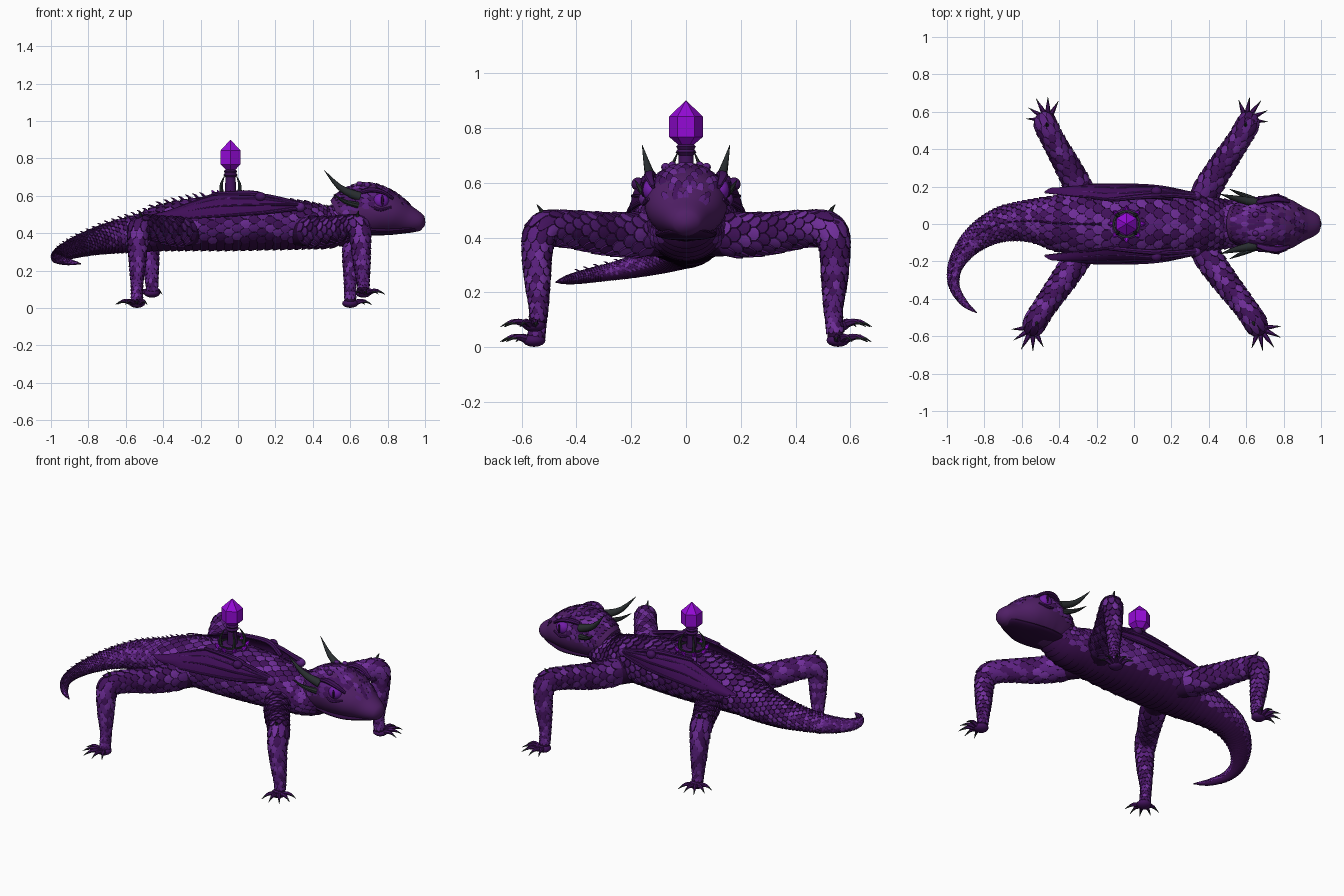
import bpy, math, random
from mathutils import Vector

if "Cube" in bpy.data.objects:
    bpy.data.objects.remove(bpy.data.objects["Cube"])
random.seed(4)

COLS = {"skin_shadow": (44, 10, 60), "scale_dark": (66, 18, 92), "scale_mid": (90, 32, 126),
        "scale_light": (112, 46, 154), "belly": (54, 12, 72), "membrane": (64, 14, 88),
        "head_skin": (80, 31, 102), "crystal": (148, 10, 214), "horn": (42, 47, 49), "eye": (114, 28, 168)}
NAMES = list(COLS)
MATS = []
for n, c in COLS.items():
    m = bpy.data.materials.new(n)
    m.diffuse_color = [((v / 255 + .055) / 1.055) ** 2.4 for v in c] + [1]
    m.use_nodes = True
    m.node_tree.nodes["Principled BSDF"].inputs["Base Color"].default_value = m.diffuse_color
    MATS.append(m)


class Path:
    """Smooth swept ellipse: stations are (x, y, z, half width, half height)."""
    def __init__(self, st, dens=14, up=(0, 0, 1)):
        st = [Vector(p) for p in st]
        n = len(st)
        self.p = []
        for i in range(n - 1):
            a, b, c, d = st[max(i - 1, 0)], st[i], st[i + 1], st[min(i + 2, n - 1)]
            for k in range(dens):
                t = k / dens
                self.p.append(.5 * (2 * b + (c - a) * t + (2 * a - 5 * b + 4 * c - d) * t * t
                                    + (3 * b - a - 3 * c + d) * t ** 3))
        self.p.append(st[-1])
        pos = [Vector(q[:3]) for q in self.p]
        self.d, self.f, u = [0], [], Vector(up)
        for i in range(len(pos)):
            t = (pos[min(i + 1, len(pos) - 1)] - pos[max(i - 1, 0)]).normalized()
            u = (u - t * u.dot(t)).normalized()
            self.f.append((t.cross(u), u))
            if i:
                self.d.append(self.d[-1] + (pos[i] - pos[i - 1]).length)
        self.len = self.d[-1]

    def at(self, d):
        d = min(max(d, 0), self.len)
        i = 0
        while i < len(self.d) - 2 and self.d[i + 1] < d:
            i += 1
        t = (d - self.d[i]) / (self.d[i + 1] - self.d[i])
        return (self.p[i].lerp(self.p[i + 1], t), self.f[i][0].lerp(self.f[i + 1][0], t),
                self.f[i][1].lerp(self.f[i + 1][1], t))

    def surf(self, d, a, lift=0):
        q, s, u = self.at(d)
        return (Vector(q[:3]) + s * math.cos(a) * (max(q[3], .001) + lift)
                + u * math.sin(a) * (max(q[4], .001) + lift))


class Part:
    def __init__(self):
        self.v, self.f, self.m = [], [], []

    def grid(self, rows, mat, close=False):
        o, w = len(self.v), len(rows[0])
        self.v += [p for r in rows for p in r]
        for i in range(len(rows) - 1):
            for j in range(w if close else w - 1):
                k = (j + 1) % w
                self.f.append((o + i * w + j, o + (i + 1) * w + j, o + (i + 1) * w + k, o + i * w + k))
                self.m.append(NAMES.index(mat))
        if close:
            self.f += [tuple(o + j for j in range(w)),
                       tuple(o + (len(rows) - 1) * w + j for j in reversed(range(w)))]
            self.m += [NAMES.index(mat)] * 2

    def tube(self, path, mat, n=8, steps=8):
        self.grid([[path.surf(path.len * i / steps, 2 * math.pi * j / n) for j in range(n)]
                   for i in range(steps + 1)], mat, True)

    def spike(self, a, b, c, r, mat, n=6):
        """Curved horn from a by b to the point c."""
        self.tube(Path([(*a, r, r), (*b, r * .65, r * .65), (*c, .001, .001)], 6, (.01, .3, 1)), mat, n, 6)

    def lathe(self, prof, cx, mat, n=6, turn=0.0):
        self.grid([[Vector((cx + r * math.cos(turn + 2 * math.pi * j / n),
                            r * math.sin(turn + 2 * math.pi * j / n), z)) for j in range(n)]
                   for r, z in reversed(prof)], mat, True)

    def ball(self, c, r, mat, n=14, m=8):
        c = Vector(c)
        self.grid([[c + Vector((r[0] * math.sin(t) * math.cos(a), r[1] * math.sin(t) * math.sin(a),
                                r[2] * math.cos(t))) for a in [2 * math.pi * j / n for j in range(n)]]
                   for t in [math.pi * (.02 + .96 * i / m) for i in range(m + 1)]], mat, True)

    def plate(self, path, d0, d1, a0, a1, lift, mat, n=4, point=.45):
        """Overlapping scale, raised at its rounded tip, with a dark rim."""
        rows = [[], [], [], []]
        for j in range(n + 1):
            t = j / n
            a, e = a0 + (a1 - a0) * t, d1 - point * abs(2 * t - 1) ** 2.5 * (d1 - d0)
            h = lift * (1 + .35 * (1 - abs(2 * t - 1)))
            for r, (d, l) in zip(rows, ((d0, 0), (d0 + (e - d0) * .6, h * .8), (e, h), (e, -.002))):
                r.append(path.surf(d, a, l))
        self.grid(rows[:3], mat)
        self.grid(rows[2:], "skin_shadow" if mat == "belly" else "scale_dark")

    def scales(self, path, d0, d1, step, cols, lift, arc=(0, 2 * math.pi), belly=False):
        d, k = d0, 0
        while d < d1:
            r = path.at(d)[0][3]
            s, l = max(step * r, .011), lift * min(1, r / .07)
            w = (arc[1] - arc[0]) / cols
            for j in range(cols):
                a = arc[0] + (j + .5 * (k % 2)) * w
                mat = random.choices(NAMES[1:4], (4, 4, 2))[0]
                self.plate(path, d, d + s * 1.35, a + w * .02, a + w * .98, l, mat, 4, .33)
            if belly:
                self.plate(path, d, d + s * 1.3, arc[1] - 2 * math.pi - .05, arc[0] + w * .5, l * .8, "belly", 10, .08)
            d, k = d + s, k + 1

    def make(self, name, angle=40):
        me = bpy.data.meshes.new(name)
        me.from_pydata(self.v, [], self.f)
        for m in MATS:
            me.materials.append(m)
        me.polygons.foreach_set("material_index", self.m)
        ob = bpy.data.objects.new(name, me)
        bpy.context.collection.objects.link(ob)
        if angle:
            bpy.ops.object.select_all(action='DESELECT')
            ob.select_set(True)
            bpy.context.view_layer.objects.active = ob
            bpy.ops.object.shade_smooth_by_angle(angle=math.radians(angle))


# Body and curling tail
body = Path([(.62, 0, .49, .1, .1), (.5, 0, .435, .122, .105), (.35, 0, .443, .15, .122), (.15, 0, .453, .175, .136),
             (-.05, 0, .455, .18, .142), (-.25, 0, .445, .17, .132), (-.4, .005, .428, .145, .117),
             (-.5, .015, .405, .118, .098), (-.6, .015, .388, .098, .086), (-.7, 0, .37, .086, .073),
             (-.8, -.045, .345, .07, .057), (-.89, -.12, .315, .053, .044), (-.955, -.225, .285, .036, .032),
             (-.962, -.33, .265, .026, .025), (-.91, -.42, .248, .017, .017), (-.84, -.475, .237, .003, .003)])
p = Part()
p.tube(body, "skin_shadow", 28, 90)
p.make("body")
p = Part()
p.scales(body, .03, body.len - .03, .25, 14, .010, (math.radians(-38), math.radians(218)), True)
p.make("body_scales")

# Row of small spines down the back and tail
p = Part()
for i in range(30):
    d = .8 + (body.len - .9) * i / 30
    h = .034 - .02 * i / 30
    b, c = body.surf(d, math.pi / 2, .002), body.surf(d + h * .9, math.pi / 2, h)
    p.spike(b, b.lerp(c, .5) + Vector((0, 0, h * .15)), c, h * .28, "scale_dark", 5)
p.make("back_spines")

# Legs: (hip x, knee x, foot x, foot z, side)
p, sc, ft = Part(), Part(), Part()
for hx, kx, fx, fz, s in ((.33, .61, .6, .025, 1), (.33, .655, .67, .08, -1),
                          (-.24, -.475, -.46, .08, 1), (-.24, -.535, -.54, .025, -1)):
    def on(t): return hx + (kx - hx) * t
    leg = Path([(hx, s * .08, .41, .075, .08), (on(.4), s * .27, .412, .066, .073), (on(.8), s * .44, .432, .058, .062),
                (on(.97), s * .52, .425, .058, .062), (kx, s * .543, .36, .051, .052),
                (kx * .5 + fx * .5, s * .542, .24, .042, .043), (fx, s * .538, .13, .031, .031),
                (fx, s * .548, fz + .005, .03, .03)])
    p.tube(leg, "skin_shadow", 16, 40)
    sc.scales(leg, .08, leg.len - .03, .62, 10, .008)
    sc.spike((on(.95), s * .52, .47), (on(.95), s * .53, .5), (on(.97), s * .545, .52), .012, "horn")
    ft.ball((fx, s * .555, fz), (.043, .043, .024), "scale_dark")
    base = math.atan2(s, .75 if hx > 0 else -.55)
    for k in range(5):
        a = base + (k - 2) * .5
        L = .12 - .008 * abs(k - 2)
        def toe(r, z): return Vector((fx + r * math.cos(a), s * .555 + r * math.sin(a), fz + z))
        ft.spike(toe(.02, 0), toe(L * .65, .014), toe(L, .002), .016, "scale_dark")
        ft.spike(toe(L * .72, .011), toe(L * .9, .006), toe(L + .012, -.006), .008, "horn")
p.make("legs")
sc.make("leg_scales")
ft.make("feet")

# Head, jaw and crown scales
head = Path([(.54, 0, .48, .105, .105), (.6, 0, .508, .128, .13), (.68, 0, .528, .146, .142), (.76, 0, .52, .15, .13),
             (.83, 0, .5, .134, .108), (.9, 0, .476, .095, .079), (.96, 0, .46, .066, .055),
             (.99, 0, .452, .042, .036), (1, 0, .45, .01, .01)])
p = Part()
p.tube(head, "head_skin", 32, 36)
jaw = Path([(.6, 0, .42, .095, .028), (.7, 0, .415, .112, .026), (.8, 0, .412, .108, .022), (.88, 0, .418, .082, .02),
            (.94, 0, .424, .056, .018), (.965, 0, .43, .03, .012), (.97, 0, .43, .01, .005)])
p.tube(jaw, "skin_shadow", 24, 24)
p.make("head")
p = Part()
for i in range(13):
    cols = 15
    for j in range(cols):
        w = math.radians(180 / cols)
        a = (j + .5 * (i % 2)) * w
        d = .385 - i * .027
        if (i > 6 or abs(math.cos(a)) < .75) and random.random() < .5 + i * .06:
            p.plate(head, d, d - .034, a + w * .95, a + w * .05, .004, random.choices(NAMES[1:4], (4, 4, 2))[0], 4, .35)
p.make("head_scales")

# Eyes, brows, crest bumps, horns
eyes, brow, horns = Part(), Part(), Part()
for s in (1, -1):
    eyes.ball((.765, s * .126, .574), (.042, .034, .04), "eye")
    eyes.ball((.772, s * .157, .576), (.008, .006, .028), "skin_shadow", 8, 6)
    brow.tube(Path([(.66, s * .115, .62, .012, .012), (.71, s * .13, .632, .018, .014), (.77, s * .135, .622, .018, .012),
                    (.83, s * .12, .585, .008, .008)]), "scale_dark", 8, 12)
    brow.tube(Path([(.71, s * .142, .545, .007, .007), (.76, s * .15, .526, .01, .009),
                    (.82, s * .135, .54, .006, .006)]), "scale_dark", 8, 10)
    for x, y, z in ((.65, .05, .662), (.69, .075, .657)):
        brow.ball((x, s * y, z), (.018, .016, .016), "scale_mid", 8, 6)
    horns.spike((.65, s * .115, .595), (.55, s * .135, .64), (.46, s * .16, .738), .026, "horn", 10)
    horns.spike((.64, s * .13, .55), (.57, s * .16, .57), (.51, s * .187, .61), .018, "horn", 8)
eyes.make("eyes")
brow.make("brows")
horns.make("horns")

# Folded wings: (x, top y, top z, low y, low z)
ST = [(.33, .14, .55, .152, .53), (.13, .15, .598, .195, .505), (-.1, .125, .605, .207, .488),
      (-.25, .14, .56, .205, .478), (-.36, .15, .52, .2, .475), (-.48, .165, .49, .185, .472)]
p, bn = Part(), Part()
for s in (1, -1):
    def pt(q, t, out=0):
        b = 4 * t * (1 - t) * .012 + out
        return Vector((q[0] + .07 * t * (q[0] < -.3), s * (q[1] + (q[3] - q[1]) * t + b), q[2] + (q[4] - q[2]) * t + b))
    for o in (0, .006):
        p.grid([[pt(q, t / 6, o) for t in range(7)][::s] for q in ST], "membrane")
    for t, r, mat in ((0, .014, "scale_dark"), (.3, .007, "scale_mid"), (.65, .007, "scale_dark"), (1, .011, "scale_dark")):
        bn.tube(Path([(*pt(q, t, .004), r * (1.01 - .2 * i), r * (1.01 - .2 * i)) for i, q in enumerate(ST)]),
                mat, 8, 24)
    bn.tube(Path([(.2, s * .14, .55, .016, .016), (.1, s * .15, .61, .016, .016),
                  (-.14, s * .13, .61, .01, .01)]), "scale_dark", 8, 12)
    bn.ball((.33, s * .15, .54), (.03, .024, .026), "scale_mid")
    bn.ball((.12, s * .175, .595), (.03, .025, .025), "scale_dark")
p.make("wing_membranes")
bn.make("wing_bones")

# Crystal on its pedestal, held by curved prongs
CX = -.04
p = Part()
p.lathe([(.085, .58), (.085, .606), (.07, .615), (.03, .62), (.027, .70), (.038, .712), (.03, .722),
         (.036, .732), (.025, .742)], CX, "scale_dark", 12)
p.lathe([(.072, .605), (.075, .621), (.064, .621), (.06, .605)], CX, "horn", 20)
for k in range(8):
    a = k * math.pi / 4
    c, s = math.cos(a), math.sin(a)
    p.spike((CX + .075 * c, .075 * s, .60), (CX + .09 * c, .09 * s, .615), (CX + .1 * c, .1 * s, .632), .016, "crystal")
    if k % 2:
        p.spike((CX + .066 * c, .066 * s, .61), (CX + .07 * c, .07 * s, .66), (CX + .04 * c, .04 * s, .715), .013, "horn")
p.make("pedestal")
p = Part()
p.lathe([(.024, .735), (.062, .768), (.062, .842), (.001, .9)], CX, "crystal", 6, math.pi / 2)
p.make("crystal", 0)
